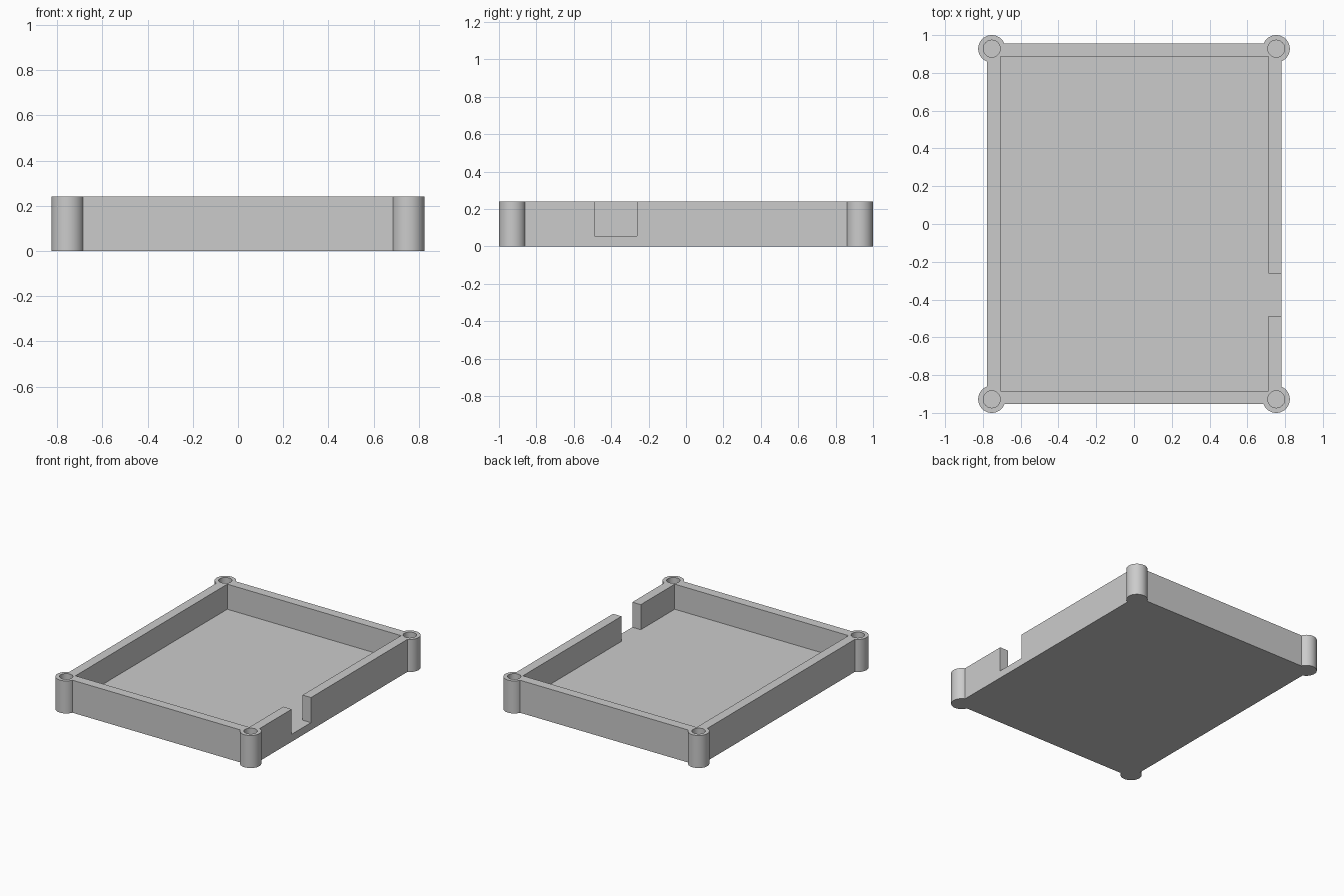
import bpy
import math

default = bpy.data.objects.get("Cube")
if default:
    bpy.data.objects.remove(default, do_unlink=True)

HEIGHT, FLOOR = 0.24, 0.055
POST_X, POST_Y = 0.753, 0.928

grey = bpy.data.materials.new("mid_grey")
grey.use_nodes = True
COLOUR = (0.6, 0.6, 0.6, 1)
grey.diffuse_color = COLOUR
grey.node_tree.nodes["Principled BSDF"].inputs["Base Color"].default_value = COLOUR


def box(name, low, high):
    centre = [(a + b) / 2 for a, b in zip(low, high)]
    bpy.ops.mesh.primitive_cube_add(size=1, location=centre)
    ob = bpy.context.object
    ob.name = name
    ob.scale = [b - a for a, b in zip(low, high)]
    bpy.ops.object.transform_apply(location=True, rotation=False, scale=True)
    ob.data.materials.append(grey)
    return ob


def post(name, x, y, radius, bottom, top):
    bpy.ops.mesh.primitive_cylinder_add(vertices=64, radius=radius, depth=top - bottom,
                                        location=(x, y, (bottom + top) / 2))
    ob = bpy.context.object
    ob.name = name
    ob.data.materials.append(grey)
    return ob


def combine(target, tool, operation):
    tool.hide_render = True
    mod = target.modifiers.new(tool.name, "BOOLEAN")
    mod.operation = operation
    mod.solver = "EXACT"
    mod.object = tool
    bpy.context.view_layer.objects.active = target
    bpy.ops.object.modifier_apply(modifier=mod.name)
    bpy.data.objects.remove(tool, do_unlink=True)


# Solid body with a round post on each corner
tray = box("tray", (-0.777, -0.953, 0), (0.78, 0.955, HEIGHT))
corners = [(sx * POST_X, sy * POST_Y) for sx in (-1, 1) for sy in (-1, 1)]
for x, y in corners:
    combine(tray, post("corner_post", x, y, 0.072, 0, HEIGHT), "UNION")

# Open cavity, and a slot through the left wall down to the floor
combine(tray, box("cavity", (-0.708, -0.884, FLOOR), (0.711, 0.886, 0.5)), "DIFFERENCE")
combine(tray, box("slot", (0.6, -0.488, FLOOR), (0.9, -0.263, 0.5)), "DIFFERENCE")

# Blind screw holes in the posts
for x, y in corners:
    combine(tray, post("screw_hole", x, y, 0.045, FLOOR, 0.5), "DIFFERENCE")

# Smooth round walls, crisp edges
bpy.ops.object.select_all(action="DESELECT")
tray.select_set(True)
bpy.context.view_layer.objects.active = tray
bpy.ops.object.shade_smooth_by_angle(angle=math.radians(30))
